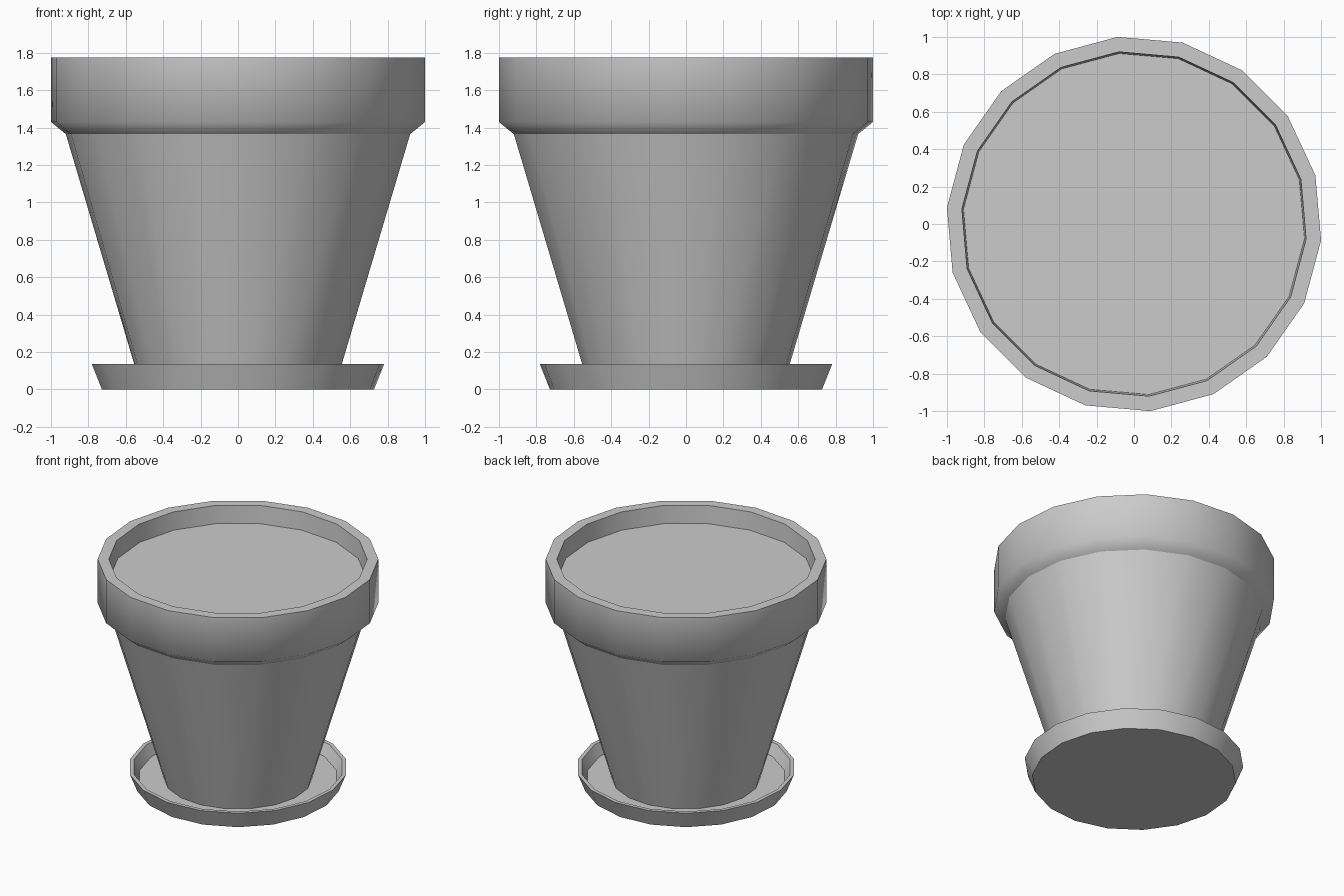
import bpy, bmesh
from math import cos, sin, radians

SIDES = 18

cube = bpy.data.objects.get("Cube")
if cube:
    bpy.data.objects.remove(cube, do_unlink=True)

# One plain grey for everything
grey = bpy.data.materials.new("grey_clay")
grey.use_nodes = True
grey.diffuse_color = (0.6, 0.6, 0.6, 1)
grey.node_tree.nodes["Principled BSDF"].inputs["Base Color"].default_value = (0.6, 0.6, 0.6, 1)


def turned(name, profile, turn, smooth_rings=(), cap_start=False, cap_end=False):
    """Revolve (radius, height) points; every ring is a crease unless listed."""
    bm = bmesh.new()
    rings = []
    for r, z in profile:
        ring = []
        for i in range(SIDES):
            a = radians(turn + i * 360 / SIDES)
            ring.append(bm.verts.new((r * cos(a), r * sin(a), z)))
        rings.append(ring)
    for low, high in zip(rings, rings[1:]):
        for i in range(SIDES):
            j = (i + 1) % SIDES
            bm.faces.new((low[i], low[j], high[j], high[i]))
    if cap_start:
        bm.faces.new(rings[0][::-1])
    if cap_end:
        bm.faces.new(rings[-1])
    for f in bm.faces:
        f.smooth = True
    for k, ring in enumerate(rings):
        if k not in smooth_rings:
            for i in range(SIDES):
                edge = bm.edges.get((ring[i], ring[(i + 1) % SIDES]))
                if edge:
                    edge.smooth = False
    mesh = bpy.data.meshes.new(name)
    bm.to_mesh(mesh)
    bm.free()
    mesh.materials.append(grey)
    obj = bpy.data.objects.new(name, mesh)
    bpy.context.collection.objects.link(obj)
    return obj


# Saucer: flared dish with a thin wall and a flat floor
turned("saucer", [(0.73, 0), (0.784, 0.135), (0.755, 0.135), (0.715, 0.05)],
       turn=5, cap_start=True, cap_end=True)

# Pot: tapered body, then a collar with a softly shaded lower bevel
turned("pot", [(0.53, 0.045), (0.924, 1.365), (1.004, 1.43), (1.004, 1.775),
               (0.924, 1.775), (0.915, 1.635)],
       turn=15, smooth_rings=(2,), cap_start=True)

# Soil: flat disc filling the pot just below the lip
turned("soil", [(0.9, 1.625), (0.915, 1.635)], turn=15, cap_end=True)
